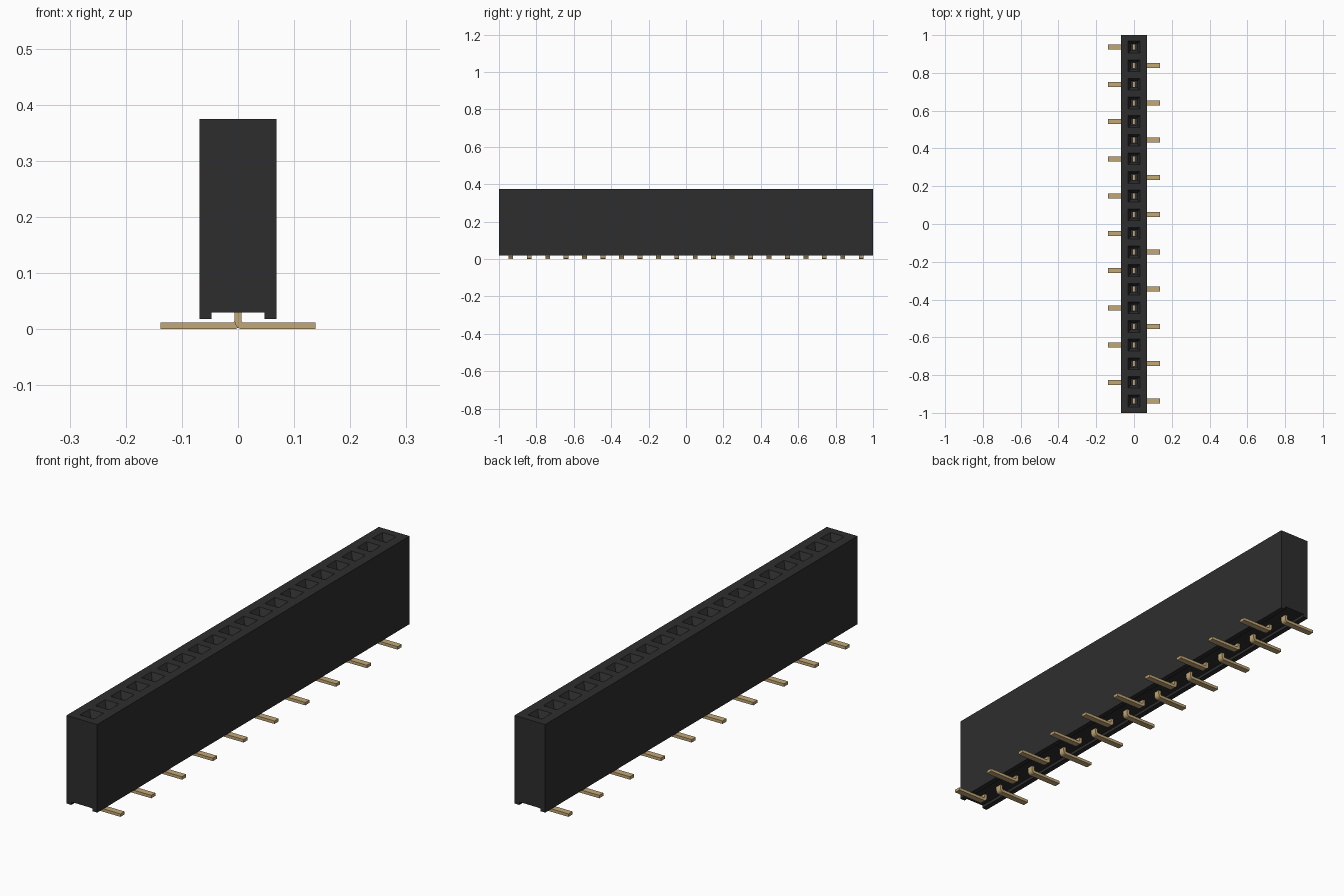
import bpy, bmesh, math

old = bpy.data.objects.get("Cube")
if old:
    bpy.data.objects.remove(old, do_unlink=True)

COUNT, PITCH = 20, 0.0986
HALF_W, TOP, BOTTOM = 0.069, 0.375, 0.018
ROWS = [(COUNT - 1) / 2 * PITCH - i * PITCH for i in range(COUNT)]
FLOOR = 0.09


def material(name, rgb, rough, metal=0.0):
    m = bpy.data.materials.new(name)
    m.use_nodes = True
    m.diffuse_color = (*rgb, 1)
    b = m.node_tree.nodes["Principled BSDF"]
    b.inputs["Base Color"].default_value = (*rgb, 1)
    b.inputs["Roughness"].default_value = rough
    b.inputs["Metallic"].default_value = metal
    return m


black = material("black plastic", (0.027, 0.027, 0.027), 0.6)
gold = material("gold plating", (0.54, 0.39, 0.18), 0.4)


def finish(bm, name, mat):
    bmesh.ops.recalc_face_normals(bm, faces=bm.faces[:])
    me = bpy.data.meshes.new(name)
    bm.to_mesh(me)
    bm.free()
    me.materials.append(mat)
    ob = bpy.data.objects.new(name, me)
    bpy.context.collection.objects.link(ob)
    return ob


def extrude_y(bm, profile, y0, y1):
    """Extrude an x-z outline along y."""
    face = bm.faces.new([bm.verts.new((x, y0, z)) for x, z in profile])
    r = bmesh.ops.extrude_face_region(bm, geom=[face], use_keep_orig=True)
    vs = [v for v in r["geom"] if isinstance(v, bmesh.types.BMVert)]
    bmesh.ops.translate(bm, verts=vs, vec=(0, y1 - y0, 0))


def square_stack(bm, cy, levels):
    """Closed solid through square sections given as (z, half size)."""
    rings = [[bm.verts.new((sx * h, cy + sy * h, z))
              for sx, sy in ((-1, -1), (1, -1), (1, 1), (-1, 1))] for z, h in levels]
    for a, b in zip(rings, rings[1:]):
        for k in range(4):
            n = (k + 1) % 4
            bm.faces.new((a[k], a[n], b[n], b[k]))
    bm.faces.new(rings[0][::-1])
    bm.faces.new(rings[-1])


# Housing with a channel along the underside
bm = bmesh.new()
extrude_y(bm, [(-HALF_W, BOTTOM), (-0.047, BOTTOM), (-0.047, 0.03), (0.047, 0.03),
               (0.047, BOTTOM), (HALF_W, BOTTOM), (HALF_W, TOP), (-HALF_W, TOP)], -1, 1)
housing = finish(bm, "housing", black)

# Funnel-mouthed sockets cut into the top
bm = bmesh.new()
for y in ROWS:
    square_stack(bm, y, [(FLOOR, 0.017), (TOP - 0.025, 0.017), (TOP, 0.031), (TOP + 0.01, 0.0366)])
cutter = finish(bm, "socket_cutter", black)
cutter.hide_render = True
mod = housing.modifiers.new("sockets", "BOOLEAN")
mod.operation, mod.solver, mod.object = "DIFFERENCE", "EXACT", cutter
bpy.context.view_layer.objects.active = housing
bpy.ops.object.modifier_apply(modifier=mod.name)
bpy.data.objects.remove(cutter, do_unlink=True)


def arc(cx, cz, r, a0, a1, n=5):
    return [(cx + r * math.cos(math.radians(a0 + (a1 - a0) * i / n)),
             cz + r * math.sin(math.radians(a0 + (a1 - a0) * i / n))) for i in range(n + 1)]


# Bent solder pins, alternating sides
outline = ([(0.138, 0.012)] + arc(0.010, 0.016, 0.004, 270, 180)
           + [(0.006, FLOOR + 0.005), (-0.006, FLOOR + 0.005)]
           + arc(0.008, 0.014, 0.014, 180, 270) + [(0.138, 0.0)])
for i, y in enumerate(ROWS):
    side = -1 if i % 2 == 0 else 1
    bm = bmesh.new()
    extrude_y(bm, [(side * x, z) for x, z in outline], y - 0.013, y + 0.013)
    # Twin contact prongs inside the socket
    for s in (-1, 1):
        extrude_y(bm, [(s * 0.004, FLOOR), (s * 0.008, FLOOR),
                       (s * 0.007, 0.22), (s * 0.005, 0.22)], y - 0.002, y + 0.002)
    finish(bm, f"pin_{i + 1:02d}", gold)
